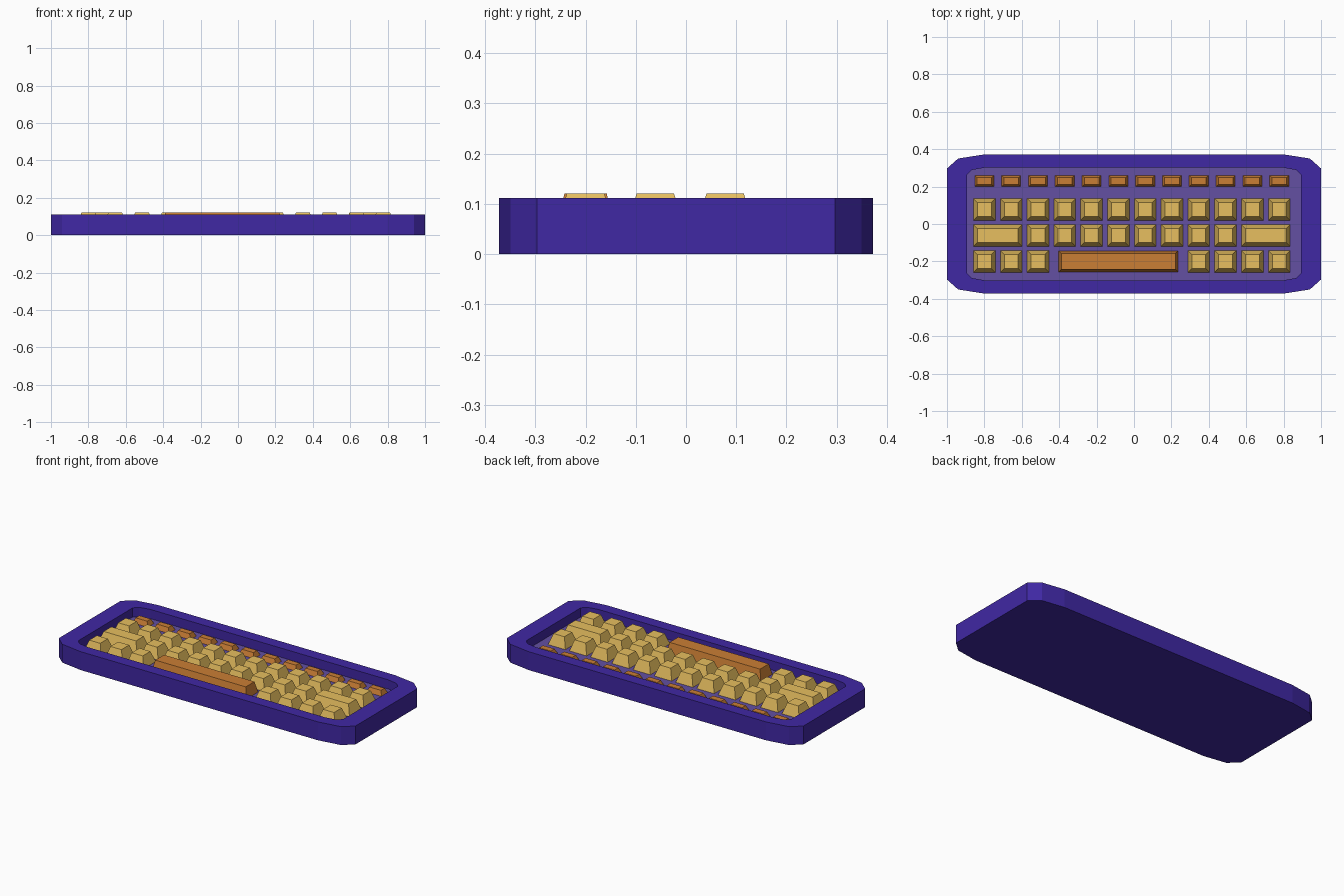
import bpy, bmesh

if "Cube" in bpy.data.objects:
    bpy.data.objects.remove(bpy.data.objects["Cube"])


def material(name, rgb):
    m = bpy.data.materials.new(name)
    m.diffuse_color = (*rgb, 1)
    m.use_nodes = True
    m.node_tree.nodes["Principled BSDF"].inputs["Base Color"].default_value = m.diffuse_color
    return m


PURPLE = material("deep purple", (0.051, 0.021, 0.37))
FLOOR = material("dusty purple", (0.125, 0.080, 0.36))
TAN = material("golden yellow", (0.80, 0.52, 0.115))
ORANGE = material("burnt orange", (0.59, 0.21, 0.035))

RIM_Z, FLOOR_Z = 0.112, 0.056


def finish(name, bm, mats):
    bmesh.ops.recalc_face_normals(bm, faces=bm.faces)
    mesh = bpy.data.meshes.new(name)
    bm.to_mesh(mesh)
    bm.free()
    for m in mats:
        mesh.materials.append(m)
    ob = bpy.data.objects.new(name, mesh)
    bpy.context.collection.objects.link(ob)
    return ob


def outline(corner):
    """Mirror one corner's points into a full counter-clockwise loop."""
    q1 = list(corner)
    q2 = [(-x, y) for x, y in reversed(corner)]
    return q1 + q2 + [(-x, -y) for x, y in q1 + q2]


def bridge(bm, a, b):
    n = len(a)
    for i in range(n):
        j = (i + 1) % n
        bm.faces.new((a[i], a[j], b[j], b[i]))


# Case: tray with a chamfered outline and a recessed key bed
outer = outline([(1.0, 0.297), (0.94, 0.35), (0.80, 0.372)])
inner = outline([(0.893, 0.262), (0.866, 0.289), (0.80, 0.301)])
bm = bmesh.new()
rings = [[bm.verts.new((x, y, z)) for x, y in pts]
         for pts, z in ((outer, 0), (outer, RIM_Z), (inner, RIM_Z), (inner, FLOOR_Z))]
for a, b in zip(rings, rings[1:]):
    bridge(bm, a, b)
bm.faces.new(rings[0])
bm.faces.new(rings[-1]).material_index = 1
finish("case", bm, [PURPLE, FLOOR])


def key(name, x, y, hx, hy, inset, top, mat):
    """Tapered key cap standing on the key bed."""
    bm = bmesh.new()
    bmesh.ops.create_cube(bm, size=2)
    for v in bm.verts:
        up = v.co.z > 0
        d = inset if up else 0
        v.co = (x + v.co.x * (hx - d), y + v.co.y * (hy - d), top if up else FLOOR_Z - 0.002)
    finish(name, bm, [mat])


PITCH, X0 = 0.1433, -0.80


def col(i):
    return X0 + i * PITCH


# Function row
for i in range(12):
    key(f"function_key_{i}", col(i), 0.23, 0.052, 0.031, 0.013, 0.085, ORANGE)

# Letter rows: y centre and columns holding single keys
for r, (y, cols) in enumerate(((0.078, range(12)),
                               (-0.061, range(2, 10)),
                               (-0.20, (0, 1, 2, 8, 9, 10, 11)))):
    for i in cols:
        key(f"letter_key_{r}_{i}", col(i), y, 0.059, 0.059, 0.022, 0.121, TAN)

# Double-width keys at both ends of the middle row
for name, i in (("wide_key_left", 0.5), ("wide_key_right", 10.5)):
    key(name, col(i), -0.061, 0.131, 0.059, 0.022, 0.121, TAN)

# Space bar
key("space_bar", col(5), -0.20, 0.320, 0.057, 0.015, 0.121, ORANGE)
